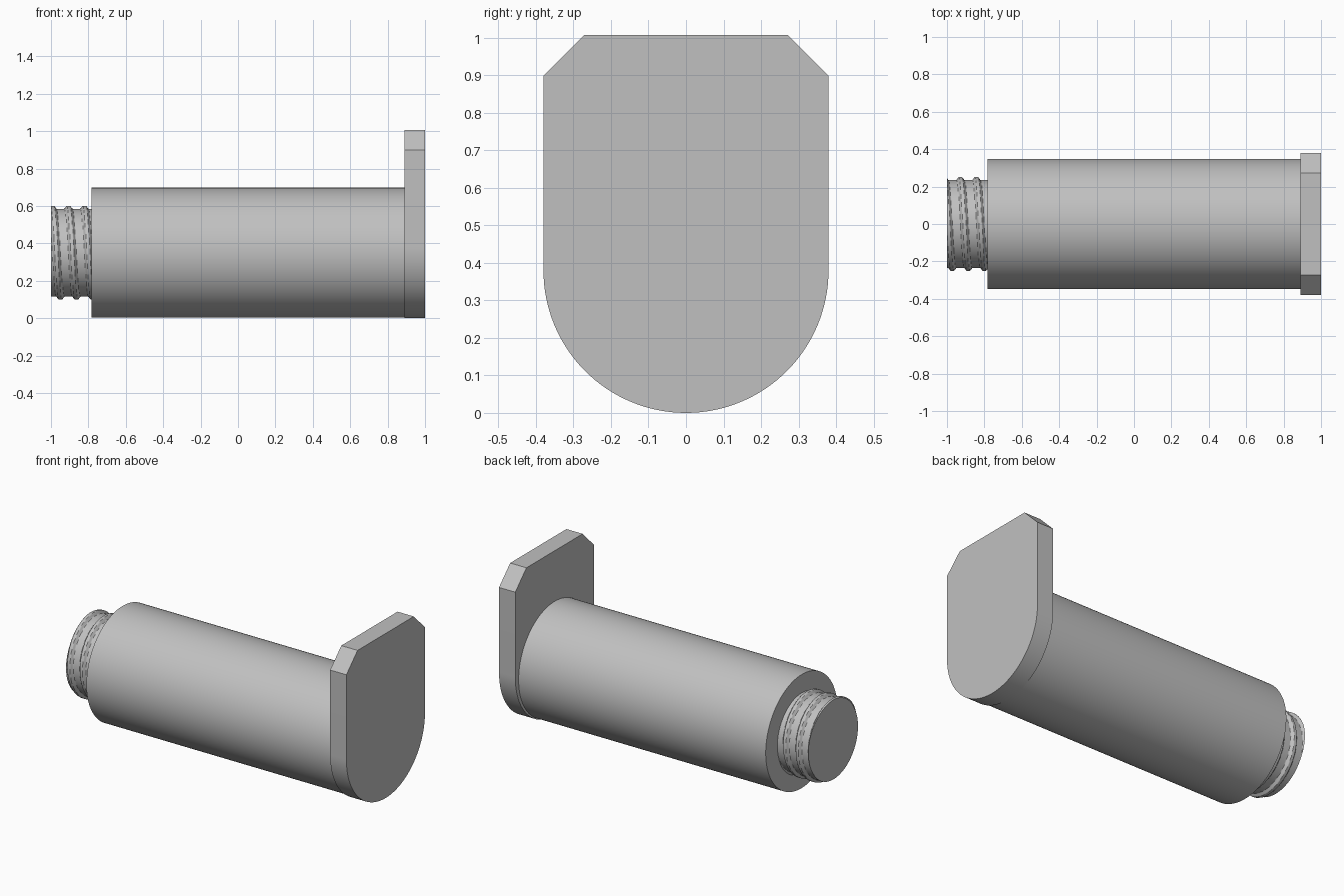
import bpy, bmesh, math

if "Cube" in bpy.data.objects:
    bpy.data.objects.remove(bpy.data.objects["Cube"])

grey = bpy.data.materials.new("plain grey")
grey.diffuse_color = (0.53, 0.53, 0.53, 1)
grey.use_nodes = True
grey.node_tree.nodes["Principled BSDF"].inputs["Base Color"].default_value = grey.diffuse_color

AXIS_Z = 0.35                 # height of the pin axis
X_TIP, X_SHOULDER, X_PLATE, X_END = -1.0, -0.783, 0.89, 1.0


def finish(bm, name):
    bmesh.ops.recalc_face_normals(bm, faces=bm.faces)
    mesh = bpy.data.meshes.new(name)
    bm.to_mesh(mesh)
    bm.free()
    mesh.materials.append(grey)
    obj = bpy.data.objects.new(name, mesh)
    bpy.context.collection.objects.link(obj)
    bpy.ops.object.select_all(action='DESELECT')
    obj.select_set(True)
    bpy.context.view_layer.objects.active = obj
    bpy.ops.object.shade_smooth_by_angle(angle=math.radians(30))
    return obj


def loft(name, loops):
    """Skin a row of closed point loops and cap both ends."""
    bm = bmesh.new()
    rings = [[bm.verts.new(p) for p in loop] for loop in loops]
    for a, b in zip(rings, rings[1:]):
        for i in range(len(a)):
            j = (i + 1) % len(a)
            bm.faces.new((a[i], a[j], b[j], b[i]))
    bm.faces.new(rings[0])
    bm.faces.new(rings[-1])
    return finish(bm, name)


def ring(x, radius, sides):
    """Circle around the pin axis; radius is a function of x and angle."""
    pts = []
    for i in range(sides):
        a = math.tau * i / sides        # from the top towards the front
        r = radius(x, a)
        pts.append((x, -r * math.sin(a), AXIS_Z + r * math.cos(a)))
    return pts


# Head plate: round bottom, straight sides, chamfered top corners
HALF, TOP, CUT = 0.38, 1.007, 0.108
outline = [(HALF * math.cos(a), HALF + HALF * math.sin(a))
           for a in (math.pi + math.pi * i / 64 for i in range(65))]
outline += [(HALF, TOP - CUT), (HALF - CUT, TOP),
            (CUT - HALF, TOP), (-HALF, TOP - CUT)]
loft("head_plate", [[(x, y, z) for y, z in outline] for x in (X_PLATE, X_END)])

# Main shaft, ending just inside the plate
loft("shaft", [ring(x, lambda x, a: 0.3475, 128) for x in (X_SHOULDER, X_PLATE + 0.02)])

# Threaded end: a core with one raised helical ridge
PITCH, CORE, RIDGE = 0.0855, 0.235, 0.016


def thread_radius(x, a):
    u = (x + 0.907) / PITCH - a / math.tau
    d = abs(u - round(u)) * PITCH       # distance from the crest
    return CORE + RIDGE * min(1, max(0, (0.021 - d) / 0.012))


STEPS = 72
loft("threaded_end", [ring(X_TIP + (X_SHOULDER + 0.01 - X_TIP) * i / STEPS, thread_radius, 96)
                      for i in range(STEPS + 1)])
